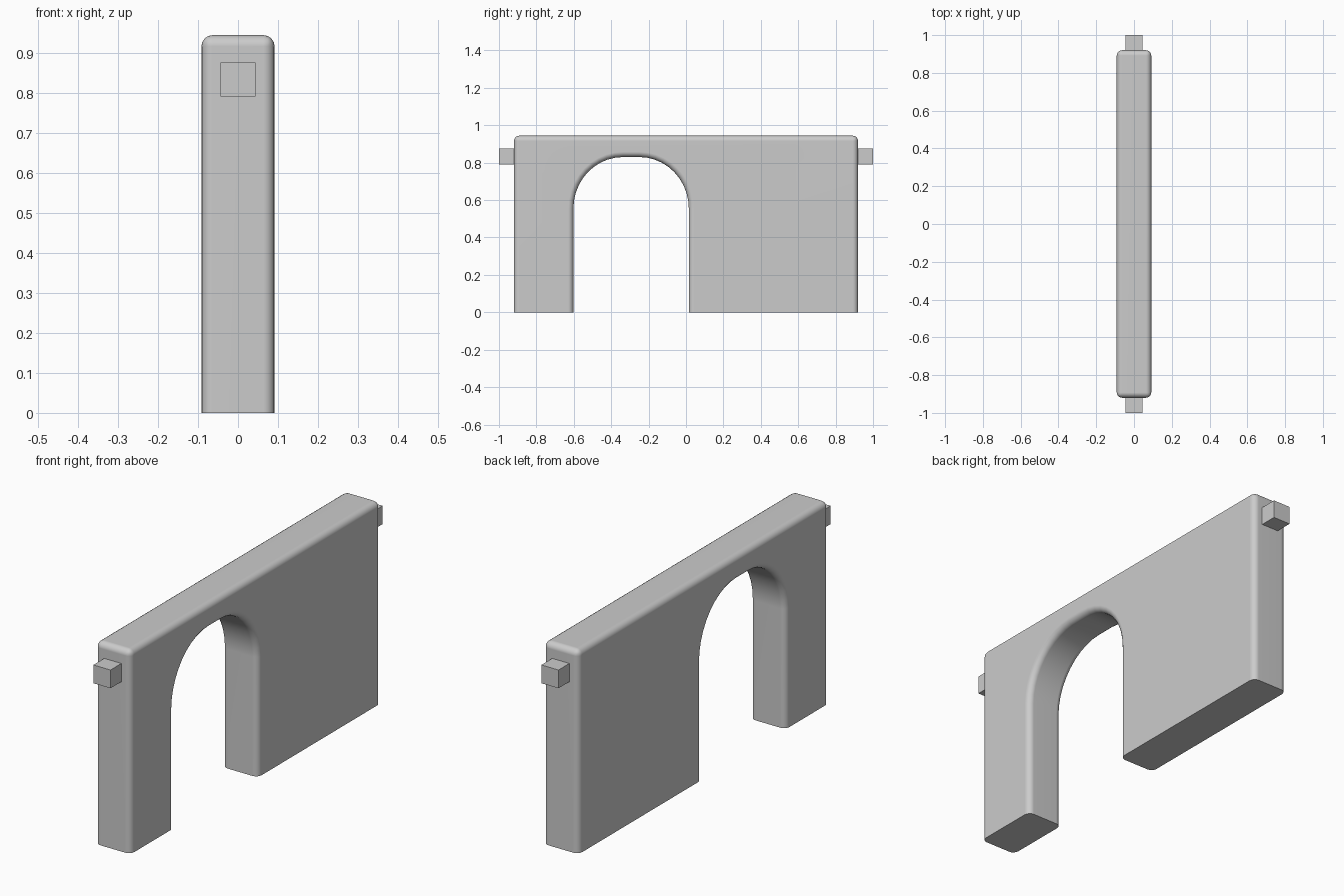
import bpy, bmesh, math

if "Cube" in bpy.data.objects:
    bpy.data.objects.remove(bpy.data.objects["Cube"])

HALF_X, HALF_Y, TOP = 0.0915, 0.92, 0.944
ARCH_L, ARCH_R, SPRING, ARCH_TOP = -0.602, 0.015, 0.555, 0.83
RY, RZ, SEG = 0.265, ARCH_TOP - 0.555, 10


def finish(bm, name):
    bmesh.ops.recalc_face_normals(bm, faces=bm.faces)
    mesh = bpy.data.meshes.new(name)
    bm.to_mesh(mesh)
    bm.free()
    obj = bpy.data.objects.new(name, mesh)
    bpy.context.collection.objects.link(obj)
    return obj


# Wall outline in the YZ plane, with a flattened arch opening
outline = [(-HALF_Y, 0), (-HALF_Y, TOP), (HALF_Y, TOP), (HALF_Y, 0), (ARCH_R, 0)]
for i in range(SEG + 1):
    a = math.pi / 2 * i / SEG
    outline.append((ARCH_R - RY + RY * math.cos(a), SPRING + RZ * math.sin(a)))
for i in range(SEG + 1):
    a = math.pi / 2 * (1 + i / SEG)
    outline.append((ARCH_L + RY + RY * math.cos(a), SPRING + RZ * math.sin(a)))
outline.append((ARCH_L, 0))

bm = bmesh.new()
face = bm.faces.new([bm.verts.new((-HALF_X, y, z)) for y, z in outline])
ext = bmesh.ops.extrude_face_region(bm, geom=[face])
moved = [v for v in ext["geom"] if isinstance(v, bmesh.types.BMVert)]
bmesh.ops.translate(bm, verts=moved, vec=(2 * HALF_X, 0, 0))
bmesh.ops.recalc_face_normals(bm, faces=bm.faces)

# Round every edge except the base edges and the cross lines inside the arch
rounded = []
for e in bm.edges:
    a, b = (v.co for v in e.verts)
    on_base = a.z < 1e-4 and b.z < 1e-4
    crosses = abs(a.x - b.x) > 1e-4
    if not on_base and (not crosses or a.z > TOP - 1e-4):
        rounded.append(e)
bmesh.ops.bevel(bm, geom=rounded, offset=0.028, segments=4, profile=0.5,
                affect='EDGES', clamp_overlap=True)
wall = finish(bm, "arched_wall")
bpy.context.view_layer.objects.active = wall
wall.select_set(True)
bpy.ops.object.shade_smooth_by_angle(angle=math.radians(40))
normals = wall.modifiers.new("weighted_normals", 'WEIGHTED_NORMAL')
normals.keep_sharp = True

# Square connector pegs at both ends
for side, name in ((-1, "front_peg"), (1, "back_peg")):
    bm = bmesh.new()
    bmesh.ops.create_cube(bm, size=1)
    bmesh.ops.scale(bm, verts=bm.verts, vec=(0.088, 0.085, 0.085))
    bmesh.ops.translate(bm, verts=bm.verts, vec=(0, side * 0.9575, 0.8325))
    finish(bm, name)
